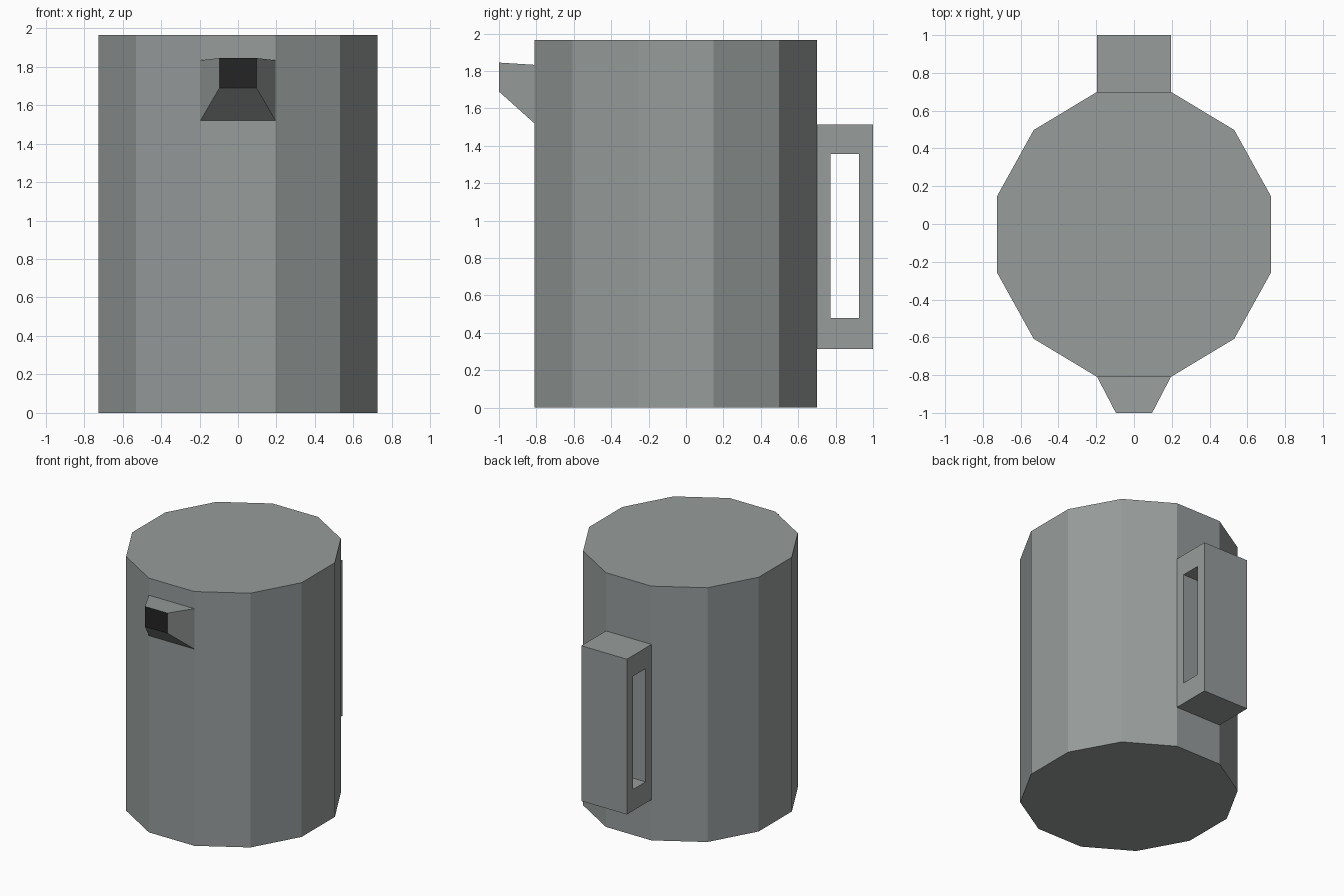
import bpy, math

if "Cube" in bpy.data.objects:
    bpy.data.objects.remove(bpy.data.objects["Cube"])


def material(name, rgb):
    m = bpy.data.materials.new(name)
    m.diffuse_color = (*rgb, 1)
    m.use_nodes = True
    m.node_tree.nodes["Principled BSDF"].inputs["Base Color"].default_value = m.diffuse_color
    return m


def build(name, verts, faces, mats):
    me = bpy.data.meshes.new(name)
    me.from_pydata(verts, [], faces)
    ob = bpy.data.objects.new(name, me)
    bpy.context.collection.objects.link(ob)
    for m in mats:
        me.materials.append(m)
    return ob


grey = material("grey_metal", (0.31, 0.335, 0.33))
black = material("black_opening", (0.018, 0.018, 0.018))

CY, HW = -0.055, 0.195   # body centre, half width of one facet

# Body: slightly oval twelve-sided closed cylinder
N = 12
rx, ry = (a / math.cos(math.pi / N) for a in (0.725, 0.755))
angles = [math.tau * (i + 0.5) / N for i in range(N)]
verts = [(rx * math.cos(t), CY + ry * math.sin(t), z) for z in (0, 1.965) for t in angles]
faces = [(i, (i + 1) % N, N + (i + 1) % N, N + i) for i in range(N)]
faces += [tuple(reversed(range(N))), tuple(range(N, 2 * N))]
build("body", verts, faces, [grey])


# Handle: rectangular frame with a through slot (back lies on the body)
def rect(x, y0, y1, z0, z1):
    return [(x, y0, z0), (x, y1, z0), (x, y1, z1), (x, y0, z1)]


verts = []
for x in (HW, -HW):
    verts += rect(x, 0.70, 1.0, 0.315, 1.515) + rect(x, 0.772, 0.925, 0.48, 1.355)
faces = []
for i in range(4):
    j = (i + 1) % 4
    faces.append((i, j, 4 + j, 4 + i))                # right side
    faces.append((8 + j, 8 + i, 12 + i, 12 + j))      # left side
    faces.append((4 + i, 4 + j, 12 + j, 12 + i))      # slot walls
    if i != 3:
        faces.append((j, i, 8 + i, 8 + j))            # outer walls
build("handle", verts, faces, [grey])


# Spout: tapered block with a black mouth
def ring(w, y, z0, z1):
    return [(-w, y, z0), (w, y, z0), (w, y, z1), (-w, y, z1)]


verts = ring(HW, -0.81, 1.52, 1.833) + ring(0.096, -1.0, 1.69, 1.845)
faces = [(i, (i + 1) % 4, 4 + (i + 1) % 4, 4 + i) for i in range(4)]
faces = [tuple(reversed(f)) for f in faces] + [(4, 5, 6, 7)]
spout = build("spout", verts, faces, [grey, black])
spout.data.polygons[4].material_index = 1
